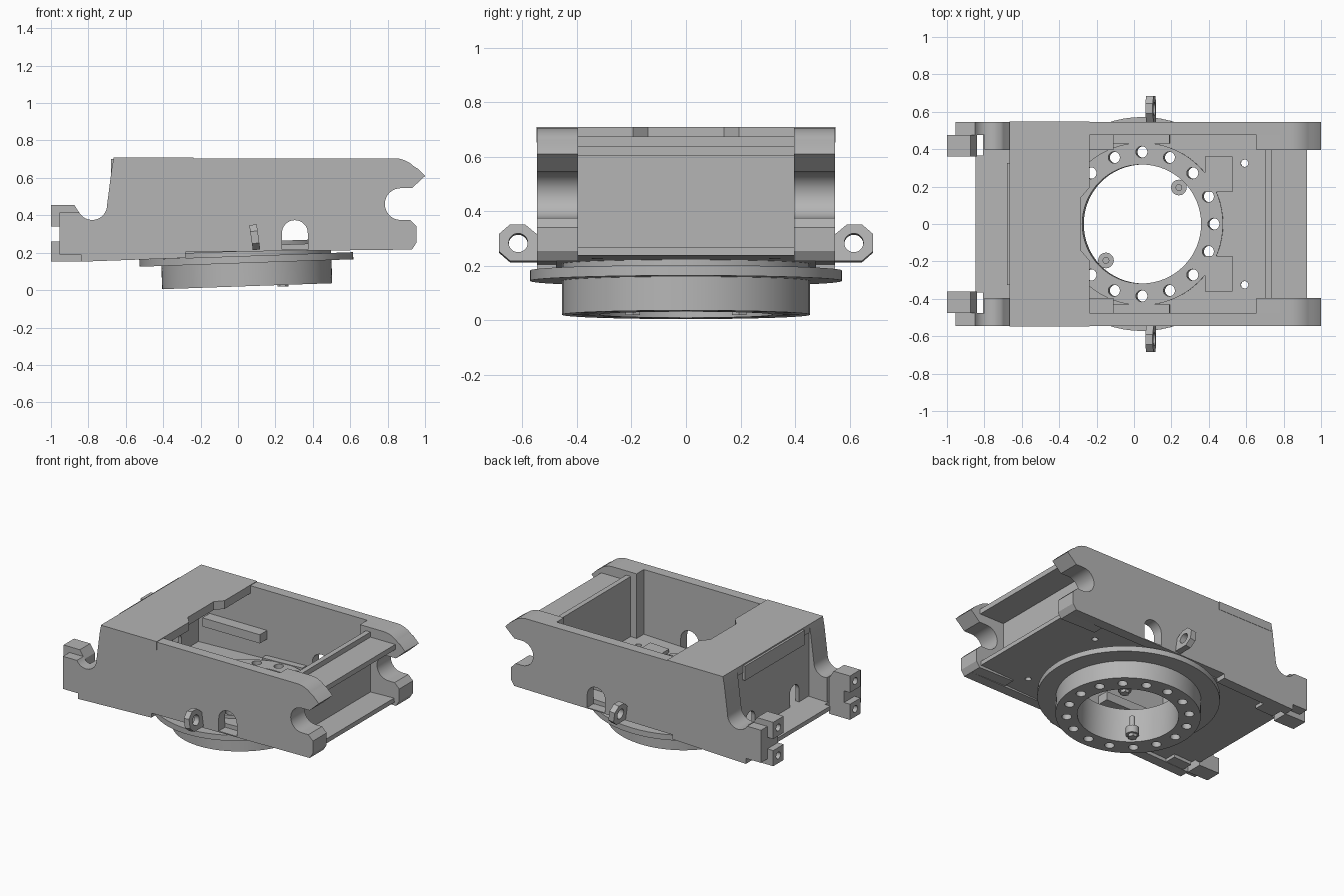
import bpy, bmesh, math
from mathutils import Matrix, Vector

cube = bpy.data.objects.get("Cube")
if cube:
    bpy.data.objects.remove(cube, do_unlink=True)

grey = bpy.data.materials.new("plain grey")
grey.use_nodes = True
COLOUR = (0.46, 0.46, 0.46, 1)
grey.diffuse_color = COLOUR
grey.node_tree.nodes["Principled BSDF"].inputs["Base Color"].default_value = COLOUR

PIVOT = Matrix.Translation((0.05, 0, 0))
TILT = PIVOT @ Matrix.Rotation(-math.atan(0.035), 4, 'Y') @ PIVOT.inverted()
parts = []


def prism(name, pts, axis, lo, hi, matrix=None):
    """Extrude a flat outline along one axis; pts are the other two coordinates in order."""
    place = {'x': lambda a, b, t: (t, a, b),
             'y': lambda a, b, t: (a, t, b),
             'z': lambda a, b, t: (a, b, t)}[axis]
    bm = bmesh.new()
    low = [bm.verts.new(place(a, b, lo)) for a, b in pts]
    high = [bm.verts.new(place(a, b, hi)) for a, b in pts]
    bm.faces.new(low)
    bm.faces.new(high)
    n = len(pts)
    for i in range(n):
        j = (i + 1) % n
        bm.faces.new((low[i], low[j], high[j], high[i]))
    bmesh.ops.recalc_face_normals(bm, faces=bm.faces)
    if matrix:
        bm.transform(matrix)
    mesh = bpy.data.meshes.new(name)
    bm.to_mesh(mesh)
    bm.free()
    mesh.materials.append(grey)
    ob = bpy.data.objects.new(name, mesh)
    bpy.context.collection.objects.link(ob)
    parts.append(ob)
    return ob


def rect(a0, a1, b0, b1):
    return [(a0, b0), (a1, b0), (a1, b1), (a0, b1)]


def arc(a, b, r, start, end, n):
    angles = [math.radians(start + (end - start) * i / n) for i in range(n + 1)]
    return [(a + r * math.cos(t), b + r * math.sin(t)) for t in angles]


def circle(a, b, r, n=24):
    return arc(a, b, r, 0, 360, n)[:-1]


def cut(ob, cutters):
    """Subtract the cutters from the part, then discard them."""
    for c in cutters:
        c.hide_render = True
        mod = ob.modifiers.new("cut", 'BOOLEAN')
        mod.operation = 'DIFFERENCE'
        mod.solver = 'EXACT'
        mod.object = c
    bpy.context.view_layer.update()
    result = bpy.data.meshes.new_from_object(
        ob.evaluated_get(bpy.context.evaluated_depsgraph_get()))
    ob.modifiers.clear()
    ob.data = result
    for c in cutters:
        parts.remove(c)
        bpy.data.objects.remove(c, do_unlink=True)


# Shared outlines of the side frames, in x and z
front_jaw = ([(0.93, 0.217), (0.955, 0.255), (0.955, 0.34), (0.92, 0.375)]
             + arc(0.87, 0.46, 0.085, 270, 90, 16)
             + [(0.93, 0.545), (1.0, 0.61), (0.96, 0.65)]
             + arc(0.835, 0.555, 0.15, 45, 90, 8))
saddle = [(-0.665, 0.705), (-0.675, 0.65)] + arc(-0.78, 0.455, 0.08, 0, -150, 14)
side = ([(-0.955, 0.19), (-0.84, 0.19), (-0.84, 0.152), (-0.28, 0.172), (-0.28, 0.203)]
        + front_jaw + saddle + [(-0.955, 0.415)])
front_boss = [(0.655, 0.22)] + front_jaw + [(0.655, 0.705)]
rear_boss = ([(-0.8, 0.155), (-0.662, 0.16)] + saddle[:2]
             + arc(-0.78, 0.455, 0.08, 0, -104, 10) + [(-0.8, 0.377)])
hook = [(-1, 0.152), (-0.84, 0.152), (-0.84, 0.4), (-0.875, 0.455), (-1, 0.455),
        (-1, 0.34), (-0.955, 0.34), (-0.955, 0.26), (-1, 0.26)]
arch = [(0.235, 0.217), (0.373, 0.217)] + arc(0.304, 0.305, 0.069, 0, 180, 16)
eye = [(0.53, 0.215), (0.645, 0.215), (0.685, 0.25), (0.685, 0.315),
       (0.645, 0.35), (0.59, 0.35), (0.53, 0.3)]

for s, label in ((-1, "right"), (1, "left")):
    # Side plate with its arched opening
    plate = prism(label + "_side_plate", side, 'y', s * 0.475, s * 0.546)
    cut(plate, [prism("arch_cutter", arch, 'y', s * 0.4, s * 0.6)])
    # Thickened jaws and saddles at the ends
    prism(label + "_jaw_boss", front_boss, 'y', s * 0.396, s * 0.476)
    prism(label + "_saddle_boss", rear_boss, 'y', s * 0.396, s * 0.476)
    # Rear hook with two bolt holes
    lug = prism(label + "_rear_hook", hook, 'y', s * 0.362, s * 0.476)
    cut(lug, [prism("bolt_cutter", circle(s * 0.42, z, 0.024, 16), 'x', -1.1, -0.94)
              for z in (0.205, 0.398)])
    # Lifting eye, leaning slightly
    lean = (Matrix.Translation((0.09, 0, 0.28)) @ Matrix.Rotation(-0.14, 4, 'Y')
            @ Matrix.Translation((0, 0, -0.28)))
    ear = prism(label + "_lifting_eye", [(s * a, b) for a, b in eye], 'x', -0.02, 0.02, lean)
    cut(ear, [prism("eye_cutter", circle(s * 0.615, 0.282, 0.035), 'x', -0.1, 0.1, lean)])
    # Inner bar and low floor rib
    prism(label + "_inner_bar", rect(-0.55, -0.11, 0.37, 0.43), 'y', s * 0.396, s * 0.476)
    prism(label + "_floor_rib", rect(0.39, 0.535, s * 0.17, s * 0.36), 'z', 0.23, 0.262, TILT)
    # Raised floor step beside the ring
    prism(label + "_floor_step", rect(-0.11, 0.2, s * 0.43, s * 0.476), 'z', 0.23, 0.262, TILT)


def ring_cutters():
    """Bore and sixteen bolt holes through the slewing ring."""
    out = [prism("bore_cutter", circle(0.05, 0, 0.318, 64), 'z', -0.1, 0.4, TILT)]
    for i in range(16):
        t = math.tau * i / 16
        out.append(prism("hole_cutter", circle(0.05 + 0.385 * math.cos(t), 0.385 * math.sin(t),
                                               0.031, 16), 'z', -0.1, 0.4, TILT))
    return out


# Floor plate with ring bore and two drain holes
floor = prism("floor_plate", rect(-0.84, 0.925, -0.476, 0.476), 'z', 0.207, 0.237, TILT)
cut(floor, ring_cutters()
    + [prism("drain_cutter", circle(0.6, y, 0.02, 16), 'z', 0, 0.4, TILT) for y in (-0.325, 0.325)]
    + [prism("gap_cutter", rect(-0.9, -0.8, s * 0.365, s * 0.6), 'z', 0, 0.4, TILT)
       for s in (-1, 1)])

# Slewing ring: raised pad, flange and drum
for name, r, lo, hi in (("ring_pad", 0.435, 0.23, 0.258),
                        ("ring_flange", 0.572, 0.145, 0.183),
                        ("ring_drum", 0.455, 0.021, 0.212)):
    cut(prism(name, circle(0.05, 0, r, 72), 'z', lo, hi, TILT), ring_cutters())

# Two hanging couplings inside the bore
for x, y, label in ((0.24, 0.195, "left"), (-0.15, -0.195, "right")):
    for name, r, lo, hi, n in (("body", 0.042, 0.04, 0.09, 20), ("nut", 0.03, 0.02, 0.04, 6),
                               ("stem", 0.018, 0.09, 0.17, 16)):
        prism(label + "_coupling_" + name, circle(x, y, r, n), 'z', lo, hi)

# Notched rear top cover
edge = [(-0.665, 0.548), (-0.238, 0.548), (-0.238, 0.195), (-0.285, 0.14)]
prism("top_cover", edge + [(a, -b) for a, b in reversed(edge)], 'z', 0.652, 0.709)

# Rear wall with arched notches
rear = prism("rear_wall", rect(-0.476, 0.476, 0.19, 0.655), 'x', -0.66, -0.635)
notch = [(-0.05, 0.18), (0.05, 0.18)] + arc(0, 0.3, 0.05, 0, 180, 12)
cut(rear, [prism("notch_cutter", [(a + y, b) for a, b in notch], 'x', -0.8, -0.5)
           for y in (-0.24, 0.24)])
prism("rear_wall_lip", rect(-0.325, 0.325, 0.6, 0.7), 'x', -0.68, -0.655)

# Front wall, its shelf and raised lip
prism("front_wall", rect(-0.4, 0.4, 0.24, 0.675), 'x', 0.7, 0.735)
prism("front_shelf", rect(0.72, 0.925, -0.4, 0.4), 'z', 0.605, 0.64)

# Smooth the round surfaces, keep edges crisp
bpy.ops.object.select_all(action='DESELECT')
for ob in parts:
    ob.select_set(True)
bpy.context.view_layer.objects.active = parts[0]
bpy.ops.object.shade_smooth_by_angle(angle=math.radians(30))
